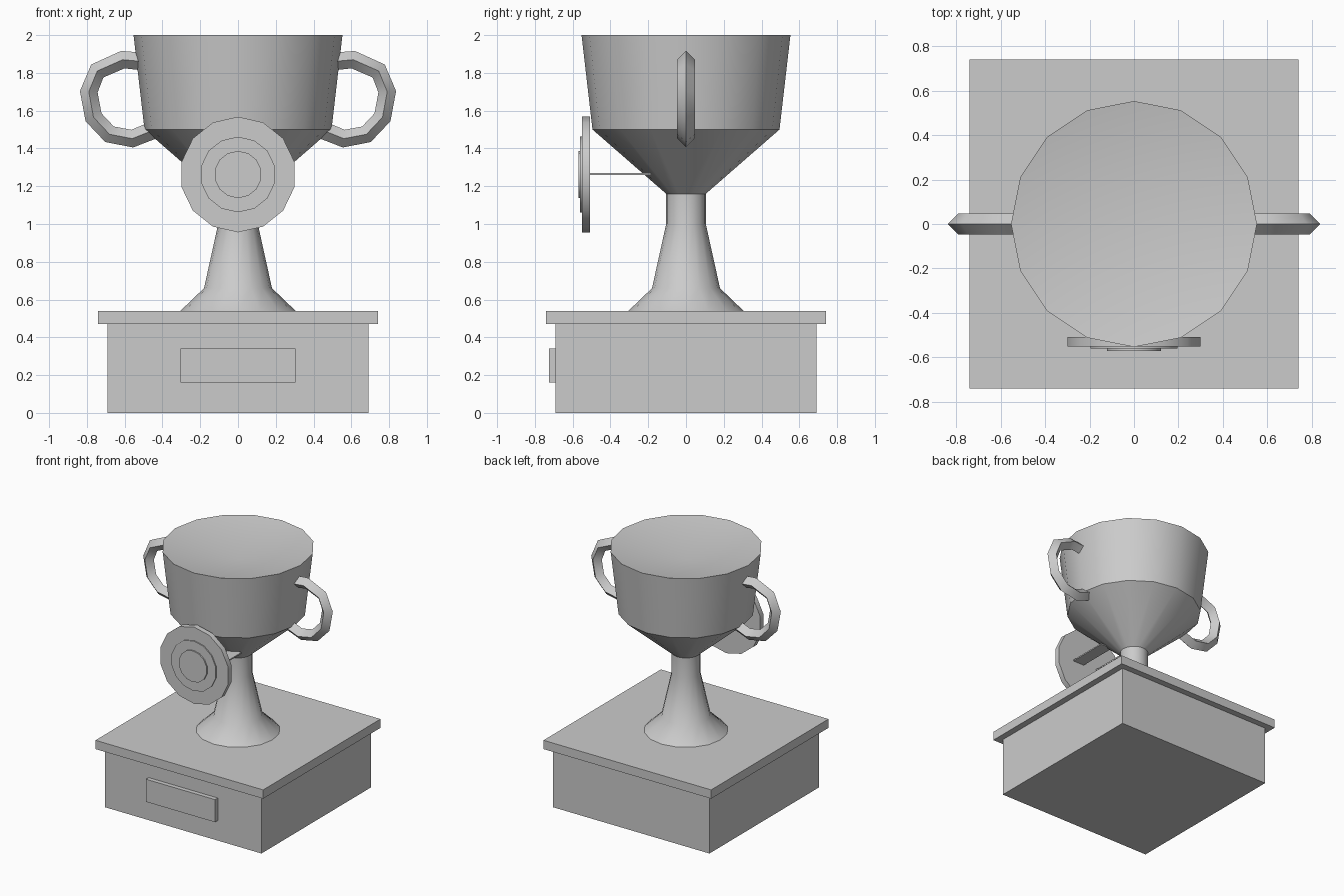
import bpy, bmesh, math
from mathutils import Vector

if "Cube" in bpy.data.objects:
    bpy.data.objects.remove(bpy.data.objects["Cube"])


def make_object(name, bm, smooth=None):
    bmesh.ops.recalc_face_normals(bm, faces=bm.faces)
    mesh = bpy.data.meshes.new(name)
    bm.to_mesh(mesh)
    bm.free()
    ob = bpy.data.objects.new(name, mesh)
    bpy.context.collection.objects.link(ob)
    if smooth:
        bpy.ops.object.select_all(action='DESELECT')
        ob.select_set(True)
        bpy.context.view_layer.objects.active = ob
        bpy.ops.object.shade_smooth_by_angle(angle=math.radians(smooth))
    return ob


def box(name, lo, hi):
    bm = bmesh.new()
    bmesh.ops.create_cube(bm, size=1)
    lo, hi = Vector(lo), Vector(hi)
    for v in bm.verts:
        v.co = (lo + hi) / 2 + v.co * (hi - lo)
    return make_object(name, bm)


def lathe(name, profile, sides, place, smooth):
    """Revolve (radius, height) points; radius 0 gives a single pole vertex."""
    bm = bmesh.new()
    rings = []
    for r, h in profile:
        n = sides if r > 0 else 1
        rings.append([bm.verts.new(place(r * math.cos(2 * math.pi * i / sides),
                                         r * math.sin(2 * math.pi * i / sides), h))
                      for i in range(n)])
    for a, b in zip(rings, rings[1:]):
        for i in range(sides):
            j = (i + 1) % sides
            quad = [a[i % len(a)], a[j % len(a)], b[j % len(b)], b[i % len(b)]]
            bm.faces.new(list(dict.fromkeys(quad)))
    return make_object(name, bm, smooth)


# Plinth with overhanging top and front plaque
box("plinth", (-0.69, -0.69, 0), (0.69, 0.69, 0.47))
box("plinth_top", (-0.74, -0.74, 0.47), (0.74, 0.74, 0.54))
box("plaque", (-0.305, -0.725, 0.16), (0.305, -0.69, 0.34))

# Cup with flared foot, neck, bowl and shallow dished top
cup_profile = [(0, 0.54), (0.305, 0.54), (0.18, 0.66), (0.105, 1.0),
               (0.105, 1.16), (0.495, 1.5), (0.553, 2.0), (0, 1.9)]
lathe("cup", cup_profile, 16, lambda a, b, h: (a, b, h), 38)

# Medallion: stepped disc facing the front, a vertex at the top
medal_profile = [(0, -0.508), (0.306, -0.508), (0.306, -0.551), (0.2, -0.551),
                 (0.2, -0.56), (0.125, -0.56), (0.125, -0.57), (0, -0.57)]
lathe("medallion", medal_profile, 14, lambda a, b, h: (b, h, 1.262 + a), 38)

# Two thin straps tying the medallion to the bowl
for side, s in (("left", -1), ("right", 1)):
    x0, x1 = sorted((0.06 * s, 0.16 * s))
    box("medallion_strap_" + side, (x0, -0.51, 1.26), (x1, -0.185, 1.27))

# Handles: diamond section swept along a faceted loop, mirrored left/right
path = [(0.50, 1.86), (0.61, 1.87), (0.745, 1.81), (0.79, 1.70),
        (0.765, 1.565), (0.68, 1.475), (0.56, 1.452), (0.44, 1.50)]
for side, s in (("left", -1), ("right", 1)):
    bm = bmesh.new()
    rings = []
    for i, (x, z) in enumerate(path):
        p, q = path[max(i - 1, 0)], path[min(i + 1, len(path) - 1)]
        t = Vector((q[0] - p[0], q[1] - p[1])).normalized()
        nx, nz, r = -t.y, t.x, 0.047
        rings.append([bm.verts.new((s * (x + nx * o), y, z + nz * o))
                      for o, y in ((r, 0), (0, r), (-r, 0), (0, -r))])
    for a, b in zip(rings, rings[1:]):
        for k in range(4):
            bm.faces.new((a[k], a[(k + 1) % 4], b[(k + 1) % 4], b[k]))
    bm.faces.new(rings[0])
    bm.faces.new(rings[-1])
    make_object("handle_" + side, bm, 38)
